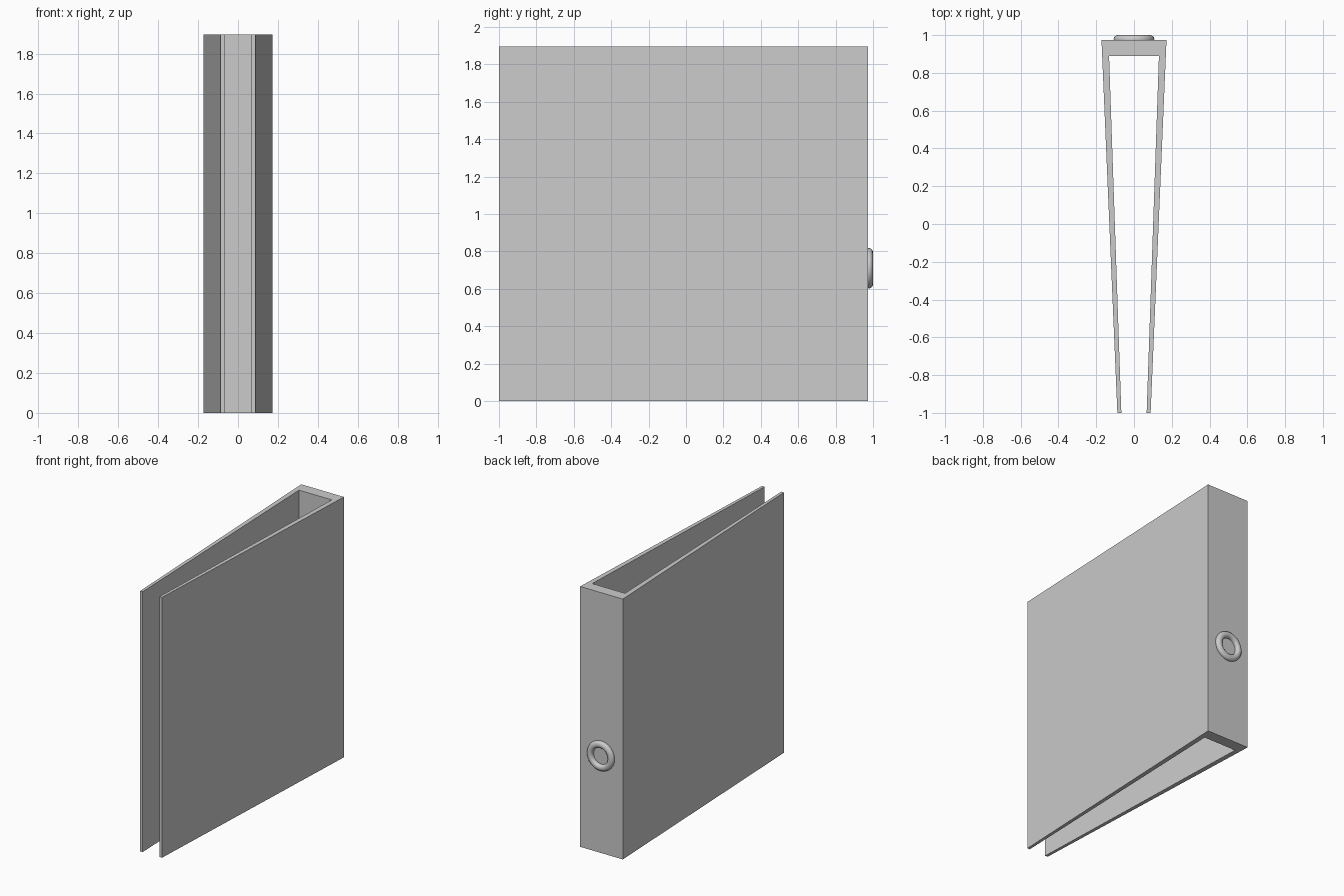
import bpy, bmesh, math

if "Cube" in bpy.data.objects:
    bpy.data.objects.remove(bpy.data.objects["Cube"])

HEIGHT = 1.895


def add_object(name, bm):
    bmesh.ops.recalc_face_normals(bm, faces=bm.faces)
    mesh = bpy.data.meshes.new(name)
    bm.to_mesh(mesh)
    bm.free()
    obj = bpy.data.objects.new(name, mesh)
    bpy.context.collection.objects.link(obj)
    return obj


# Folder cover: one U-shaped plan (half outline mirrored), extruded upwards
half = [(0.172, 0.973), (0.088, -1.0), (0.067, -1.0), (0.132, 0.89)]
outline = half + [(-x, y) for x, y in reversed(half)]
bm = bmesh.new()
face = bm.faces.new([bm.verts.new((x, y, 0)) for x, y in outline])
top = bmesh.ops.extrude_face_region(bm, geom=[face])["geom"]
bmesh.ops.translate(bm, vec=(0, 0, HEIGHT),
                    verts=[v for v in top if isinstance(v, bmesh.types.BMVert)])
add_object("folder_cover", bm)

# Finger-hole ring on the spine: rounded (radius, y) section turned around y
section = [(0.062, 0.970), (0.062, 0.984), (0.066, 0.994), (0.074, 1.0),
           (0.088, 1.0), (0.098, 0.996), (0.105, 0.989), (0.108, 0.980),
           (0.106, 0.970)]
STEPS = 48
bm = bmesh.new()
rings = []
for i in range(STEPS):
    a = 2 * math.pi * i / STEPS
    rings.append([bm.verts.new((r * math.cos(a), y, 0.71 + r * math.sin(a)))
                  for r, y in section])
n = len(section)
for i in range(STEPS):
    a, b = rings[i], rings[(i + 1) % STEPS]
    for j in range(n):
        k = (j + 1) % n
        bm.faces.new((a[j], a[k], b[k], b[j]))
ring = add_object("finger_hole_ring", bm)

bpy.context.view_layer.objects.active = ring
ring.select_set(True)
bpy.ops.object.shade_smooth_by_angle(angle=math.radians(40))
